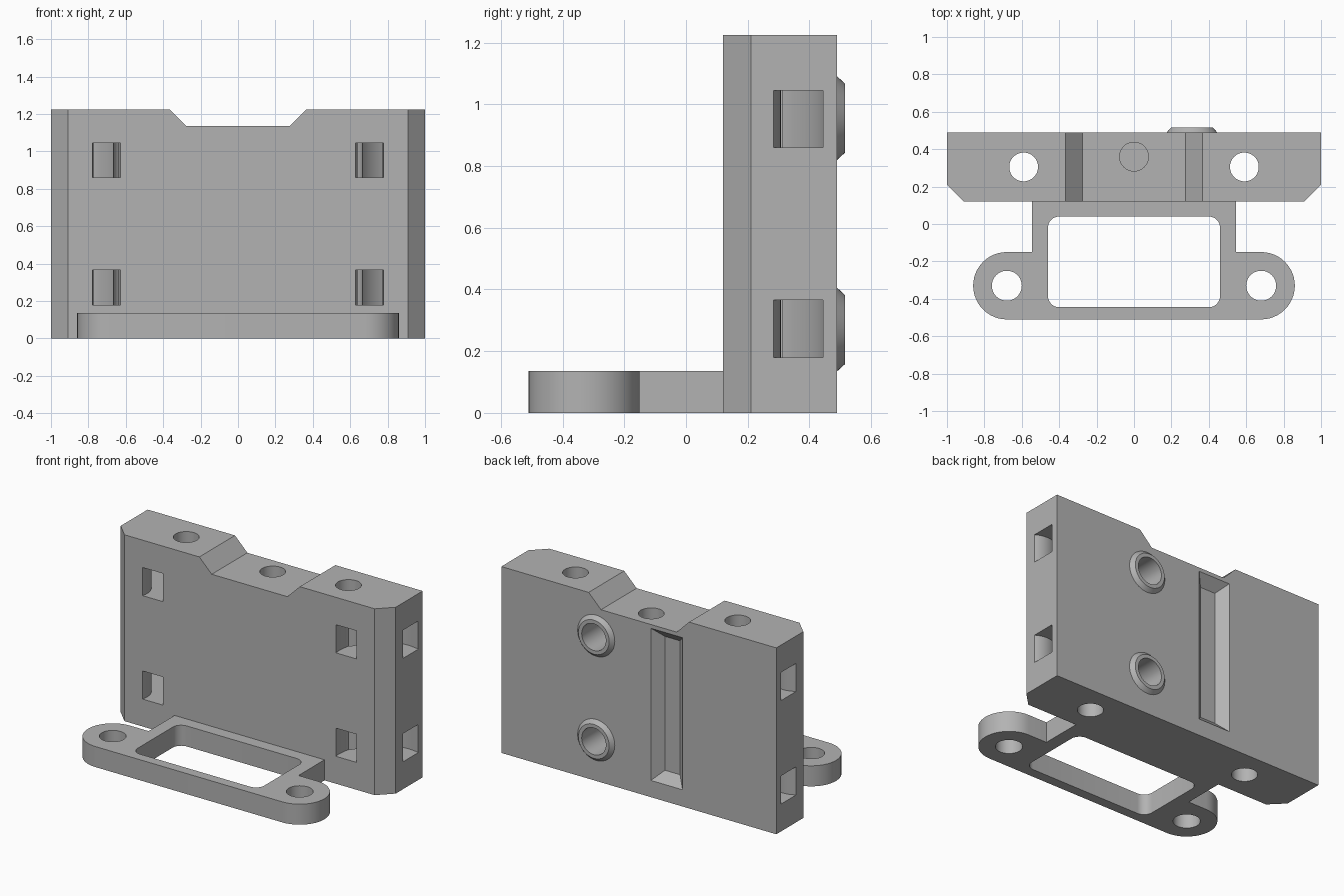
import bpy, bmesh
from math import cos, sin, radians

cube = bpy.data.objects.get("Cube")
if cube:
    bpy.data.objects.remove(cube, do_unlink=True)

grey = bpy.data.materials.new("plain_grey")
grey.use_nodes = True
grey.diffuse_color = (0.45, 0.45, 0.45, 1)
grey.node_tree.nodes["Principled BSDF"].inputs["Base Color"].default_value = (0.45, 0.45, 0.45, 1)


def arc(cx, cy, r, start, end, steps=24):
    angles = [radians(start + (end - start) * i / steps) for i in range(steps + 1)]
    return [(cx + r * cos(a), cy + r * sin(a)) for a in angles]


def circle(cx, cy, r, steps=48):
    return arc(cx, cy, r, 0, 360, steps)[:-1]


def prism(name, outline, low, high, axis="z", far_outline=None):
    """Join an outline at low to the same (or another) outline at high."""
    def place(p, h):
        return (p[0], p[1], h) if axis == "z" else (p[0], h, p[1])
    bm = bmesh.new()
    near = [bm.verts.new(place(p, low)) for p in outline]
    far = [bm.verts.new(place(p, high)) for p in (far_outline or outline)]
    bm.faces.new(near)
    bm.faces.new(far)
    n = len(near)
    for i in range(n):
        j = (i + 1) % n
        bm.faces.new((near[i], near[j], far[j], far[i]))
    bmesh.ops.recalc_face_normals(bm, faces=bm.faces)
    mesh = bpy.data.meshes.new(name)
    bm.to_mesh(mesh)
    bm.free()
    mesh.materials.append(grey)
    obj = bpy.data.objects.new(name, mesh)
    bpy.context.collection.objects.link(obj)
    return obj


def activate(obj):
    bpy.ops.object.select_all(action="DESELECT")
    obj.select_set(True)
    bpy.context.view_layer.objects.active = obj


def cut(obj, cutter):
    cutter.hide_render = True
    activate(obj)
    mod = obj.modifiers.new("cut", "BOOLEAN")
    mod.operation = "DIFFERENCE"
    mod.solver = "EXACT"
    mod.object = cutter
    bpy.ops.object.modifier_apply(modifier=mod.name)
    bpy.data.objects.remove(cutter, do_unlink=True)


def finish(obj):
    activate(obj)
    bpy.ops.object.shade_smooth_by_angle(angle=radians(30))


def box(cx, cy, hx, hy):
    return [(cx - hx, cy - hy), (cx + hx, cy - hy), (cx + hx, cy + hy), (cx - hx, cy + hy)]


FRONT, BACK, TOP = 0.12, 0.49, 1.225

# Upright block with chamfered front corners
plan = [(-0.91, FRONT), (0.91, FRONT), (1, 0.21), (1, BACK), (-1, BACK), (-1, 0.21)]
block = prism("upright_block", plan, 0, TOP)

# Sloped notch in the top edge
notch = [(-0.275, 1.135), (0.275, 1.135), (0.465, 1.325), (-0.465, 1.325)]
cut(block, prism("notch_cutter", notch, 0, 1, "y"))

# Vertical bolt holes and the blind middle hole
for side in (-1, 1):
    cut(block, prism("bolt_cutter", circle(side * 0.59, 0.305, 0.077), -0.1, 1.4))
cut(block, prism("blind_cutter", circle(0, 0.36, 0.077), 0.85, 1.4))

# Curved strap channels running from the front to the sides
channel = arc(0.92, 0.16, 0.295, 20, 220, 40) + arc(0.92, 0.16, 0.147, 220, 20, 40)
for side in (-1, 1):
    outline = [(side * x, y) for x, y in channel]
    for low in (0.18, 0.86):
        cut(block, prism("channel_cutter", outline, low, low + 0.185))

# Bevelled recess in the back
cut(block, prism("recess_cutter", box(-0.203, 0.61, 0.055, 0.44), 0.43, 0.51, "y",
                 box(-0.203, 0.61, 0.135, 0.52)))

# Raised tapered sockets on the back
for label, z in (("lower", 0.27), ("upper", 0.955)):
    socket = prism(label + "_socket_rim", circle(0.31, z, 0.135), BACK, 0.515, "y",
                   circle(0.31, z, 0.112))
    for part in (block, socket):
        cut(part, prism("socket_cutter", circle(0.31, z, 0.088), 0.25, 0.6, "y"))
    finish(socket)
finish(block)

# Foot flange with rounded ears
foot = [(0.545, FRONT), (-0.545, FRONT), (-0.545, -0.15)]
foot += arc(-0.68, -0.33, 0.18, 90, 270) + arc(0.68, -0.33, 0.18, -90, 90)
foot += [(0.545, -0.15)]
flange = prism("foot_flange", foot, 0, 0.135)

# Rounded window and screw holes in the flange
r = 0.06
window = (arc(0.46 - r, 0.04 - r, r, 0, 90, 8) + arc(-0.46 + r, 0.04 - r, r, 90, 180, 8)
          + arc(-0.46 + r, -0.445 + r, r, 180, 270, 8) + arc(0.46 - r, -0.445 + r, r, 270, 360, 8))
cut(flange, prism("window_cutter", window, -0.1, 0.3))
for side in (-1, 1):
    cut(flange, prism("screw_cutter", circle(side * 0.68, -0.33, 0.08), -0.1, 0.3))
finish(flange)
